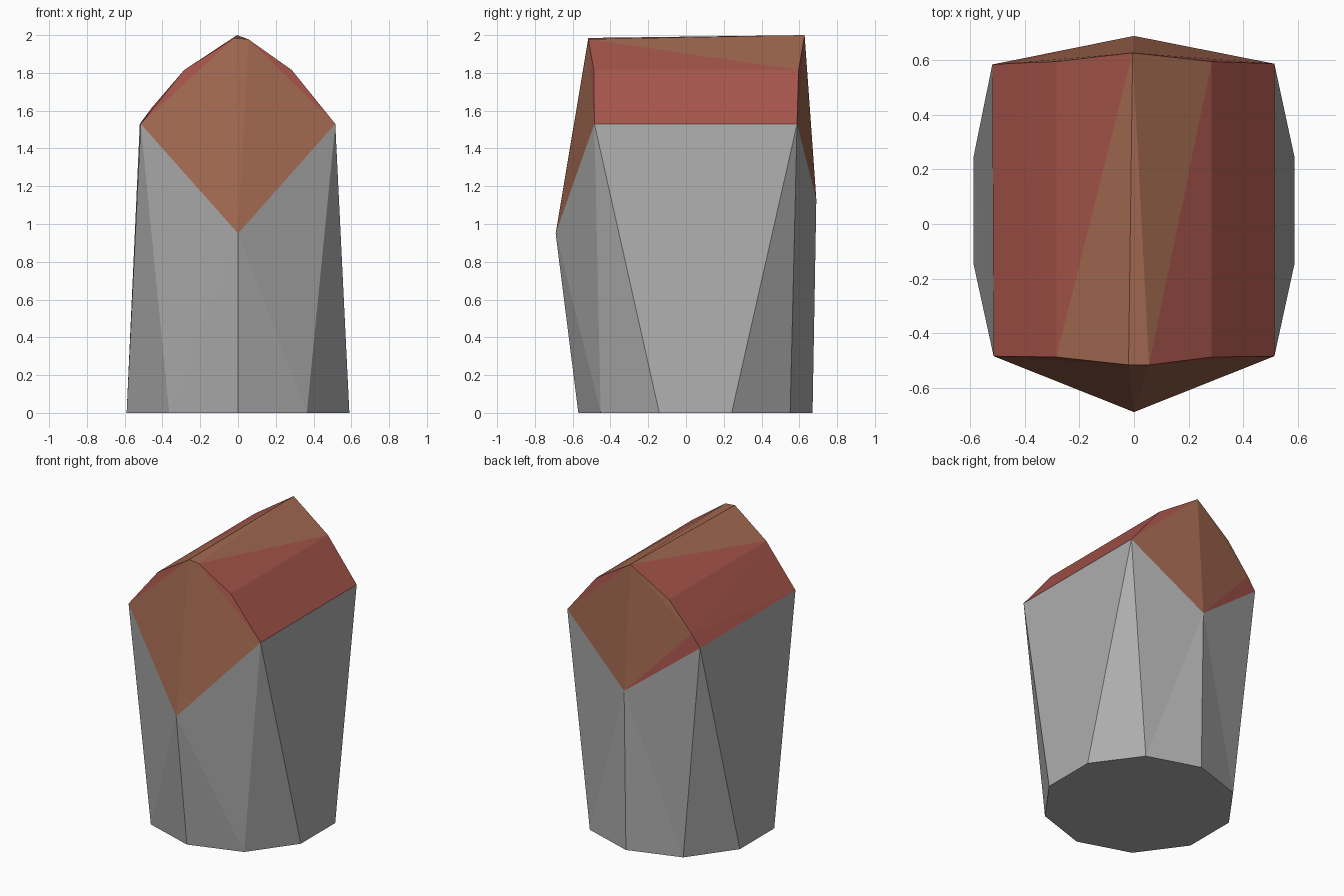
import bpy, bmesh, math
from mathutils import Vector

cube = bpy.data.objects.get("Cube")
if cube:
    bpy.data.objects.remove(cube, do_unlink=True)


def material(name, rgb):
    m = bpy.data.materials.new(name)
    m.use_nodes = True
    m.diffuse_color = (*rgb, 1)
    m.node_tree.nodes["Principled BSDF"].inputs["Base Color"].default_value = (*rgb, 1)
    return m


grey = material("stone grey", (0.42, 0.42, 0.42))
red = material("roof red", (0.38, 0.09, 0.07))
brown = material("timber brown", (0.36, 0.14, 0.08))
CENTRE = Vector((0, 0.05, 1))


def build(name, points, groups):
    """Make one flat-shaded part; groups pairs a material with faces of named points."""
    bm = bmesh.new()
    verts = {k: bm.verts.new(p) for k, p in points.items()}
    mesh = bpy.data.meshes.new(name)
    for i, (mat, faces) in enumerate(groups):
        mesh.materials.append(mat)
        for names in faces:
            f = bm.faces.new([verts[n] for n in names])
            f.material_index = i
            f.normal_update()
            if f.normal.dot(f.calc_center_median() - CENTRE) < 0:
                f.normal_flip()
    for v in [v for v in bm.verts if not v.link_faces]:
        bm.verts.remove(v)
    bm.to_mesh(mesh)
    bm.free()
    ob = bpy.data.objects.new(name, mesh)
    bpy.context.collection.objects.link(ob)
    return ob


# Shared rim: left/right corners and gable points, front and back
rim = {
    "front_L": (0.515, -0.485, 1.53), "front_R": (-0.515, -0.485, 1.53),
    "back_L": (0.515, 0.588, 1.53), "back_R": (-0.52, 0.585, 1.53),
    "front_tip": (0, -0.69, 0.95), "back_tip": (0, 0.69, 1.13),
}

# Stone body: ten-sided base rising to the rim
body = dict(rim)
for i in range(10):
    a = math.radians(36 * i - 90)
    body[i] = (0.62 * math.cos(a), 0.05 + 0.62 * math.sin(a), 0)

walls = [tuple(range(10))]
for side, a, b, c, d in (("L", 1, 2, 3, 4), ("R", 9, 8, 7, 6)):
    front, back = "front_" + side, "back_" + side
    walls += [
        ("front_tip", 0, a), ("front_tip", a, front), (front, a, b),
        (front, b, c), (front, c, back),
        (back, c, d), ("back_tip", back, d), ("back_tip", d, 5),
    ]
build("stone_body", body, [(grey, walls)])

# Roof: faceted ridge with slopes and two pointed gables
roof = dict(rim)
roof.update({
    "front_mid_L": (0.285, -0.488, 1.815), "front_mid_R": (-0.285, -0.488, 1.815),
    "back_mid_L": (0.285, 0.596, 1.815), "back_mid_R": (-0.285, 0.596, 1.815),
    "back_low_R": (-0.457, 0.589, 1.615),
    "ridge_front_L": (0.055, -0.517, 1.978), "ridge_front_R": (-0.02, -0.517, 1.985),
    "ridge_back": (-0.005, 0.628, 2.0),
})
red_faces = [
    # left slope
    ("front_L", "back_L", "back_mid_L", "front_mid_L"),
    ("front_mid_L", "back_mid_L", "ridge_front_L"),
    # right slope
    ("front_R", "back_R", "back_low_R"),
    ("front_R", "back_low_R", "front_mid_R"),
    ("back_low_R", "back_mid_R", "front_mid_R"),
    ("front_mid_R", "back_mid_R", "ridge_back"),
    # gable edges
    ("front_L", "front_mid_L", "ridge_front_L"),
    ("front_R", "front_mid_R", "ridge_front_R"),
    ("back_L", "back_mid_L", "ridge_back"),
    ("back_tip", "back_R", "back_low_R"),
]
brown_faces = [
    # ridge strip
    ("ridge_front_L", "back_mid_L", "ridge_back"),
    ("ridge_front_L", "ridge_back", "ridge_front_R"),
    ("ridge_front_R", "ridge_back", "front_mid_R"),
    # front gable
    ("front_tip", "front_L", "ridge_front_L"),
    ("front_tip", "ridge_front_L", "ridge_front_R"),
    ("front_tip", "ridge_front_R", "front_R"),
    # back gable
    ("back_tip", "back_L", "ridge_back"),
    ("back_tip", "ridge_back", "back_low_R"),
    ("back_low_R", "ridge_back", "back_mid_R"),
]
build("roof", roof, [(red, red_faces), (brown, brown_faces)])
